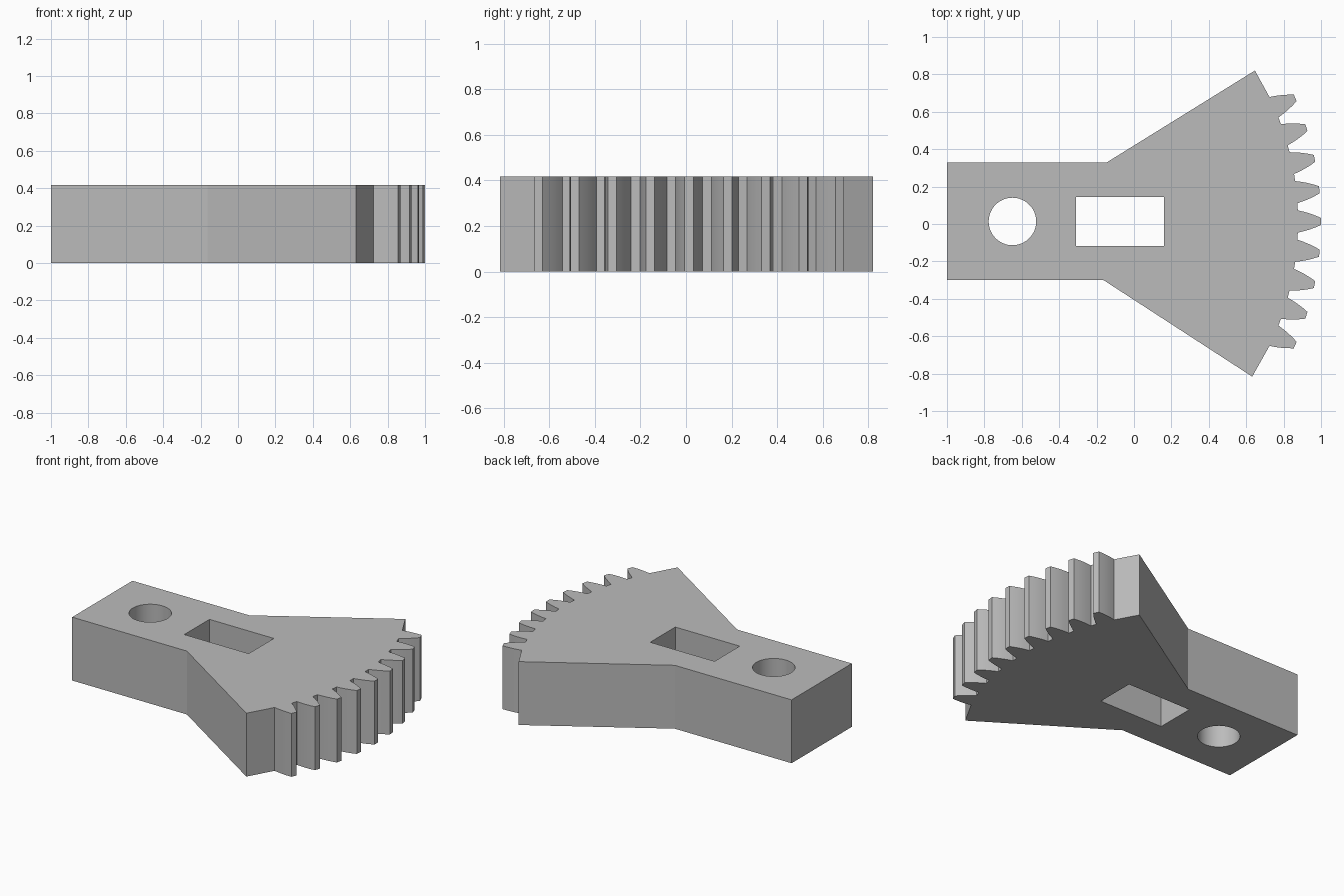
import bpy
import bmesh
from math import sin, cos, radians, pi

cube = bpy.data.objects.get("Cube")
if cube:
    bpy.data.objects.remove(cube, do_unlink=True)

HEIGHT = 0.418
PIVOT = (-0.65, 0.0135)
ROOT_R, TIP_R = 1.527, 1.65
PITCH, ROOT_HALF, TIP_HALF = 5.9, 2.23, 0.66   # degrees
STEPS = 4                                      # segments per tooth flank


def polar(radius, degrees):
    a = radians(degrees)
    return (PIVOT[0] + radius * cos(a), PIVOT[1] + radius * sin(a))


def tooth(centre):
    """Curved flank up to the tip, then its mirror back down."""
    flank = []
    for i in range(STEPS + 1):
        t = i / STEPS
        half = ROOT_HALF + (TIP_HALF - ROOT_HALF) * (0.7 * t + 0.3 * t * t)
        flank.append((ROOT_R + (TIP_R - ROOT_R) * t, half))
    return ([polar(r, centre - h) for r, h in flank]
            + [polar(r, centre + h) for r, h in reversed(flank)])


# Outline: arm, flared sector and nine teeth
outline = [(-1, 0.328), (-1, -0.3), (-0.163, -0.3), polar(ROOT_R, -32.9)]
for k in range(-4, 5):
    outline += tooth(k * PITCH)
outline += [polar(ROOT_R, 31.9), (-0.148, 0.328)]

# Openings: round pivot hole and rectangular slot
pivot_hole = [polar(0.127, 360 * i / 64) for i in range(64)]
slot = [(-0.31, -0.117), (0.16, -0.117), (0.16, 0.145), (-0.31, 0.145)]

# Fill the flat section and extrude it
bm = bmesh.new()
for loop in (outline, pivot_hole, slot):
    verts = [bm.verts.new((x, y, 0)) for x, y in loop]
    for a, b in zip(verts, verts[1:] + verts[:1]):
        bm.edges.new((a, b))
bmesh.ops.triangle_fill(bm, edges=bm.edges[:], use_beauty=True, normal=(0, 0, 1))
top = bmesh.ops.extrude_face_region(bm, geom=bm.faces[:], use_keep_orig=True)["geom"]
bmesh.ops.translate(bm, vec=(0, 0, HEIGHT),
                    verts=[v for v in top if isinstance(v, bmesh.types.BMVert)])
bmesh.ops.recalc_face_normals(bm, faces=bm.faces[:])
mesh = bpy.data.meshes.new("gear_sector")
bm.to_mesh(mesh)
bm.free()

sector = bpy.data.objects.new("gear_sector", mesh)
bpy.context.collection.objects.link(sector)

# Plain grey material
grey = bpy.data.materials.new("light_grey")
grey.use_nodes = True
grey.diffuse_color = (0.5, 0.5, 0.5, 1)
grey.node_tree.nodes["Principled BSDF"].inputs["Base Color"].default_value = (0.5, 0.5, 0.5, 1)
mesh.materials.append(grey)

bpy.ops.object.select_all(action='DESELECT')
sector.select_set(True)
bpy.context.view_layer.objects.active = sector
bpy.ops.object.shade_smooth_by_angle(angle=pi / 9)
